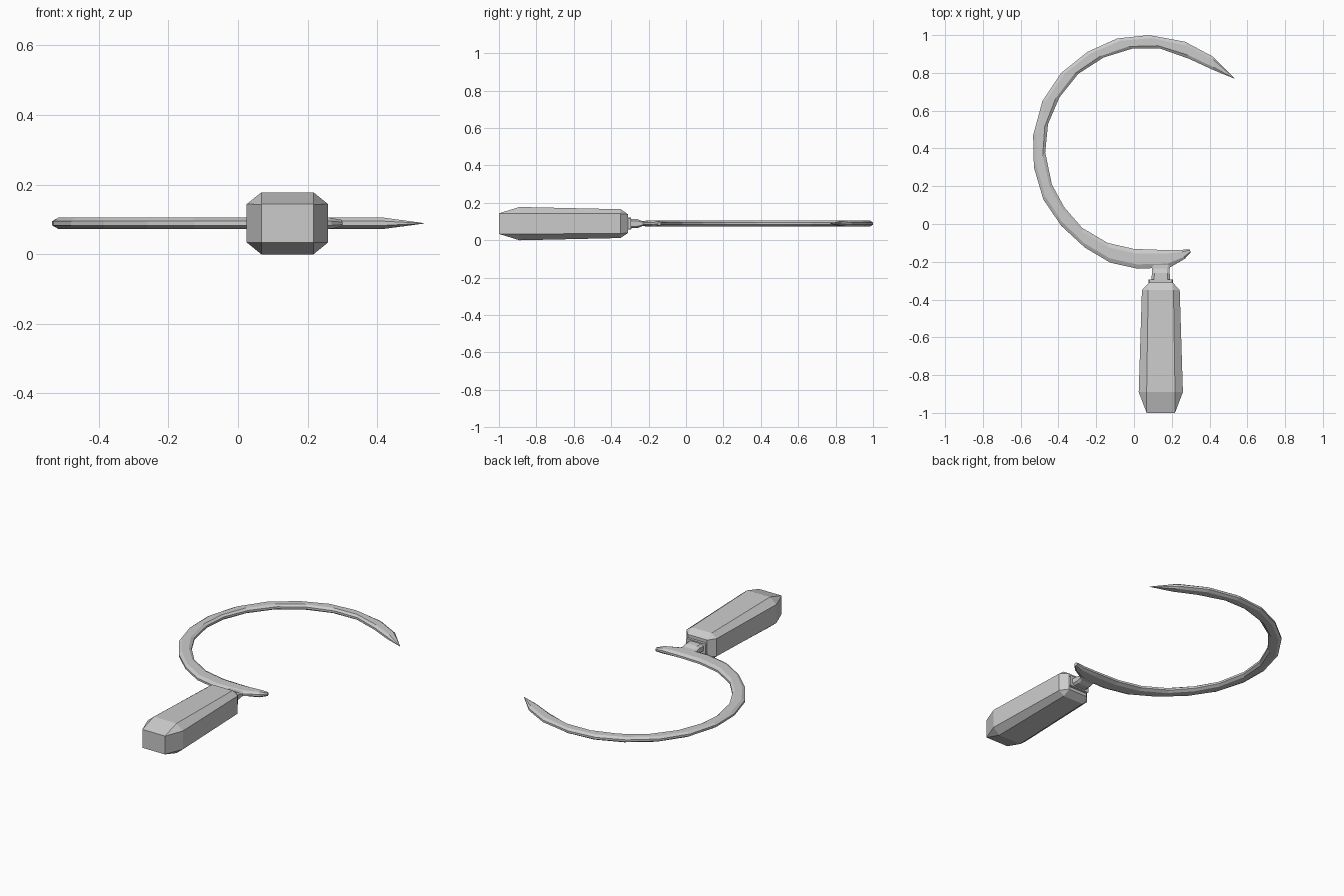
import bpy, bmesh

CX, CZ = 0.142, 0.089   # handle axis


def loft(name, rings):
    """Skin a row of equal-length closed rings and cap both ends."""
    bm = bmesh.new()
    rows = [[bm.verts.new(p) for p in ring] for ring in rings]
    n = len(rows[0])
    for a, b in zip(rows, rows[1:]):
        for i in range(n):
            j = (i + 1) % n
            bm.faces.new((a[i], a[j], b[j], b[i]))
    bm.faces.new(rows[0][::-1])
    bm.faces.new(rows[-1])
    bmesh.ops.remove_doubles(bm, verts=bm.verts, dist=0.0004)
    bmesh.ops.recalc_face_normals(bm, faces=bm.faces)
    me = bpy.data.meshes.new(name)
    bm.to_mesh(me)
    bm.free()
    ob = bpy.data.objects.new(name, me)
    bpy.context.collection.objects.link(ob)
    return ob


def octagon(y, w, h, fw, fh):
    """Chamfered rectangle: half sizes w, h with flats of half length fw, fh."""
    pts = [(w, -fh), (w, fh), (fw, h), (-fw, h), (-w, fh), (-w, -fh), (-fw, -h), (fw, -h)]
    return [(CX + x, y, CZ + z) for x, z in pts]


# Handle: tapered chamfered grip with narrowed ends
loft("handle", [
    octagon(-1.0, 0.075, 0.055, 0.0745, 0.0545),
    octagon(-0.89, 0.117, 0.089, 0.075, 0.055),
    octagon(-0.35, 0.100, 0.077, 0.067, 0.053),
    octagon(-0.31, 0.063, 0.050, 0.062, 0.049),
])

# Collar and neck joining the grip to the blade
loft("collar", [octagon(y, 0.064, 0.032, 0.060, 0.028) for y in (-0.315, -0.295)])
loft("neck", [
    octagon(-0.30, 0.050, 0.025, 0.036, 0.015),
    octagon(-0.26, 0.047, 0.024, 0.034, 0.014),
    octagon(-0.235, 0.047, 0.014, 0.034, 0.008),
    octagon(-0.20, 0.060, 0.012, 0.045, 0.006),
])

# Blade: outer and inner edge points from tip to heel, with thickness factor
stations = [
    (0.534, 0.770, 0.533, 0.769, 0.05), (0.42, 0.885, 0.42, 0.815, 1),
    (0.27, 0.965, 0.29, 0.875, 1), (0.08, 1.0, 0.14, 0.928, 1),
    (-0.09, 0.982, -0.01, 0.928, 1), (-0.245, 0.912, -0.16, 0.882, 1),
    (-0.385, 0.80, -0.295, 0.795, 1), (-0.485, 0.65, -0.395, 0.67, 1),
    (-0.534, 0.47, -0.455, 0.53, 1), (-0.53, 0.30, -0.47, 0.38, 1),
    (-0.48, 0.13, -0.435, 0.21, 1), (-0.385, -0.01, -0.37, 0.09, 1),
    (-0.26, -0.125, -0.275, -0.02, 1), (-0.125, -0.205, -0.14, -0.10, 1),
    (0.02, -0.237, 0.0, -0.132, 1), (0.19, -0.230, 0.14, -0.137, 1),
    (0.268, -0.185, 0.25, -0.137, 1), (0.300, -0.150, 0.295, -0.134, 0.6),
]
section = [(0, -0.006), (0, 0.006), (0.22, 0.016), (0.78, 0.016),
           (1, 0.006), (1, -0.006), (0.78, -0.016), (0.22, -0.016)]
loft("blade", [[(ox + (ix - ox) * t, oy + (iy - oy) * t, CZ + z * k) for t, z in section]
               for ox, oy, ix, iy, k in stations])
